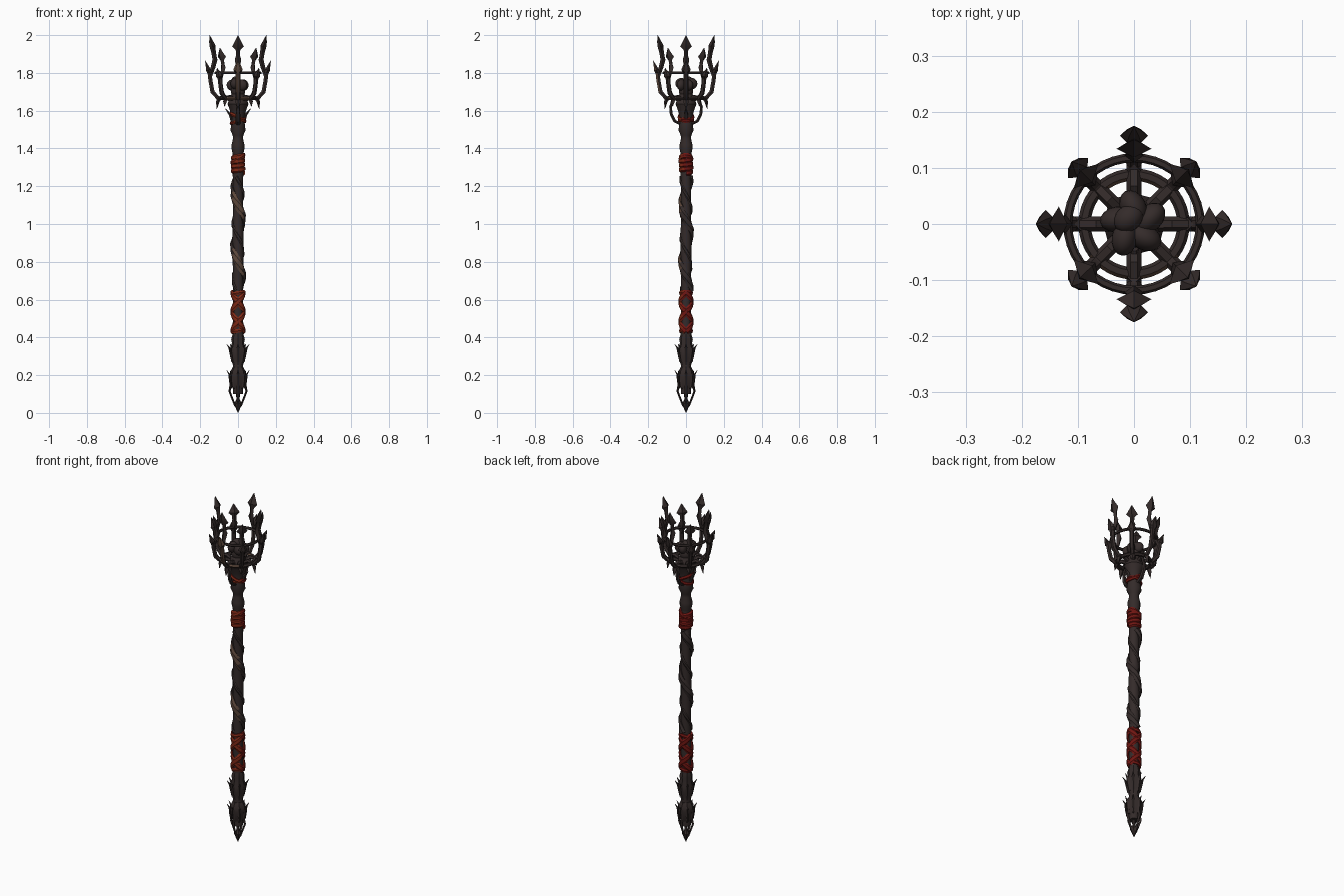
import bpy, bmesh, math
from mathutils import Vector

old = bpy.data.objects.get("Cube")
if old:
    bpy.data.objects.remove(old, do_unlink=True)


def material(name, rgb):
    m = bpy.data.materials.new(name)
    m.use_nodes = True
    m.diffuse_color = (*rgb, 1)
    bsdf = m.node_tree.nodes["Principled BSDF"]
    bsdf.inputs["Base Color"].default_value = (*rgb, 1)
    bsdf.inputs["Roughness"].default_value = 0.8
    return m


DARK = material("charred wood", (0.034, 0.024, 0.023))
BROWN = material("worn brown", (0.11, 0.065, 0.045))
RED = material("dark red cloth", (0.16, 0.008, 0.006))
RUST = material("rust red cloth", (0.21, 0.022, 0.008))


def finish(name, bm, mats, rule=None, angle=35):
    bmesh.ops.recalc_face_normals(bm, faces=bm.faces)
    bm.normal_update()
    for f in bm.faces:
        f.smooth = True
        if rule:
            f.material_index = int(rule(f))
    mesh = bpy.data.meshes.new(name)
    bm.to_mesh(mesh)
    bm.free()
    for m in mats:
        mesh.materials.append(m)
    mesh.set_sharp_from_angle(angle=math.radians(angle))
    ob = bpy.data.objects.new(name, mesh)
    bpy.context.collection.objects.link(ob)
    return ob


def skin(bm, rings):
    """Bridge a list of equal rings of points and cap both ends."""
    vr = [[bm.verts.new(p) for p in r] for r in rings]
    n = len(vr[0])
    for a, b in zip(vr, vr[1:]):
        for i in range(n):
            j = (i + 1) % n
            bm.faces.new((a[i], a[j], b[j], b[i]))
    bm.faces.new(vr[0])
    bm.faces.new(vr[-1])


def lathe(name, profile, sides=12):
    bm = bmesh.new()
    skin(bm, [[(r * math.cos(math.tau * i / sides), r * math.sin(math.tau * i / sides), z)
               for i in range(sides)] for r, z in profile])
    return finish(name, bm, [DARK])


def sweep(name, path, sizes, mats, side=None, n=4, rule=None):
    """Sweep an oval of (width, thickness) along a path; side fixes the width axis."""
    bm = bmesh.new()
    rings = []
    for k, p in enumerate(path):
        t = (path[min(k + 1, len(path) - 1)] - path[max(k - 1, 0)]).normalized()
        s = side or t.cross(Vector((p.x, p.y, 0))).normalized()
        u = s.cross(t).normalized()
        w, h = sizes[k]
        rings.append([p + s * w * math.cos(math.tau * i / n) + u * h * math.sin(math.tau * i / n)
                      for i in range(n)])
    skin(bm, rings)
    return finish(name, bm, mats, rule)


def spoke(name, deg, pts, mats=(DARK,), rule=None, n=4):
    """Blade in the upright plane at an angle; points are (radius, z, width, thickness)."""
    a = math.radians(deg)
    out, side = Vector((math.cos(a), math.sin(a), 0)), Vector((-math.sin(a), math.cos(a), 0))
    path = [out * r + Vector((0, 0, z)) for r, z, w, h in pts]
    return sweep(name, path, [p[2:] for p in pts], mats, side, n, rule)


def winding(name, z0, z1, turns, start, radius, size, mats, rule=None, wave=0.0):
    """Strip wound around the shaft."""
    steps = max(12, int(abs(turns) * 24))
    path = []
    for k in range(steps + 1):
        f = k / steps
        a = math.radians(start) + math.tau * turns * f
        r = radius * (1 + wave * math.sin(3 * a + 9 * f))
        path.append(Vector((r * math.cos(a), r * math.sin(a), z0 + (z1 - z0) * f)))
    return sweep(name, path, [size] * len(path), mats, n=6, rule=rule)


def ring(name, radius, z, w, h, mats, rule=None, tilt=0.0, sides=40):
    bm = bmesh.new()
    loops = []
    for k in range(sides):
        a = math.tau * k / sides
        loops.append([bm.verts.new(((radius + w * math.cos(b)) * math.cos(a),
                                    (radius + w * math.cos(b)) * math.sin(a),
                                    z + h * math.sin(b) + tilt * math.cos(a)))
                      for b in (math.tau * i / 6 for i in range(6))])
    for k in range(sides):
        a, b = loops[k], loops[(k + 1) % sides]
        for i in range(6):
            j = (i + 1) % 6
            bm.faces.new((a[i], a[j], b[j], b[i]))
    return finish(name, bm, mats, rule)


def faces_front(f):
    return f.normal.y < -0.45


def front_patch(f):
    return f.calc_center_median().y < -0.025


# Shaft, neck collars and hub
lathe("shaft", [(0.026, 0.10), (0.028, 0.42), (0.027, 0.7), (0.029, 0.9), (0.026, 1.1),
                (0.028, 1.27), (0.028, 1.39)])
lathe("neck", [(0.026, 1.36), (0.034, 1.40), (0.034, 1.42), (0.027, 1.45), (0.028, 1.47),
               (0.04, 1.495), (0.036, 1.53), (0.033, 1.56), (0.042, 1.60), (0.055, 1.635),
               (0.045, 1.665), (0.03, 1.70)])
# Foot with spiked collars and an open caged point
lathe("foot_upper", [(0.028, 0.42), (0.036, 0.39), (0.032, 0.37), (0.042, 0.34),
                     (0.038, 0.29), (0.026, 0.25), (0.03, 0.23)], 8)
lathe("foot_lower", [(0.03, 0.24), (0.042, 0.215), (0.042, 0.19), (0.033, 0.14), (0.016, 0.11)], 8)
lathe("foot_point", [(0.01, 0.12), (0.009, 0.07), (0.022, 0.05), (0.014, 0.03), (0.0008, 0.0)], 8)
for k in range(8):
    a = 45 * k
    spoke("upper_foot_spike", a, [(0.03, 0.27, 0.008, 0.005), (0.04, 0.32, 0.009, 0.006),
                                  (0.046, 0.345, 0.008, 0.005), (0.06, 0.365, 0.001, 0.001)])
    spoke("lower_foot_spike", a, [(0.036, 0.13, 0.006, 0.005), (0.042, 0.17, 0.009, 0.006),
                                  (0.046, 0.205, 0.008, 0.005), (0.06, 0.225, 0.001, 0.001)])
for k in range(4):
    spoke("foot_cage_bar", 90 * k, [(0.035, 0.17, 0.006, 0.005), (0.045, 0.115, 0.009, 0.006),
                                    (0.032, 0.08, 0.007, 0.005), (0.014, 0.035, 0.006, 0.005)])

# Vines twisting up the shaft, worn brown at the front
for name, start in (("vine", 90), ("thin_vine", 250)):
    big = name == "vine"
    winding(name, 1.25, 0.65, 2, start, 0.027, (0.022, 0.014) if big else (0.010, 0.007),
            [DARK, BROWN], front_patch if big else None, 0.08)

# Red cloth bindings
winding("upper_wrap", 1.27, 1.36, 4, 0, 0.029, (0.015, 0.010), [RED, RUST], faces_front, 0.05)
ring("upper_wrap_knot", 0.031, 1.345, 0.008, 0.014, [RED, RUST], faces_front, 0.02)
for turn in (1, -1):
    for start in (0, 180):
        winding("lower_cross_wrap", 0.43, 0.64, turn, start, 0.031, (0.017, 0.009),
                [RED, RUST], faces_front)
for z in (0.435, 0.635):
    ring("lower_wrap_band", 0.03, z, 0.007, 0.012, [RED, RUST], faces_front, 0.006)
ring("neck_wrap", 0.037, 1.565, 0.008, 0.011, [RED, RUST], faces_front, -0.02)
ring("neck_wrap_cross", 0.037, 1.545, 0.007, 0.009, [RED, RUST], faces_front, 0.012)

# Crown rings
ring("crown_ring", 0.118, 1.80, 0.008, 0.008, [DARK])
ring("base_ring", 0.088, 1.665, 0.011, 0.010, [DARK, BROWN], faces_front)

# Crown prongs: four tall, four shorter between them
ARM = [(0.03, 1.65, 0.014, 0.012), (0.07, 1.675, 0.013, 0.011), (0.105, 1.665, 0.013, 0.012),
       (0.135, 1.70, 0.012, 0.013), (0.146, 1.76, 0.012, 0.012), (0.150, 1.80, 0.013, 0.013),
       (0.157, 1.815, 0.025, 0.015), (0.163, 1.835, 0.018, 0.009), (0.174, 1.865, 0.001, 0.001)]
BLADE = [(0.148, 1.78, 0.010, 0.010), (0.132, 1.83, 0.011, 0.012), (0.122, 1.87, 0.017, 0.013),
         (0.126, 1.89, 0.011, 0.012), (0.131, 1.92, 0.012, 0.013), (0.134, 1.94, 0.031, 0.016),
         (0.142, 1.965, 0.018, 0.011), (0.15, 1.9995, 0.001, 0.001)]
SPUR = [(0.095, 1.675, 0.012, 0.012), (0.108, 1.645, 0.014, 0.009), (0.112, 1.61, 0.001, 0.001)]
for k in range(8):
    short = k % 2
    fit = lambda pts: [(r * (0.9 if short else 1), 1.665 + (z - 1.665) * (0.8 if short else 1), w, h)
                       for r, z, w, h in pts]
    size = "short" if short else "tall"
    front = k == 6
    spoke(size + "_prong_arm", 45 * k, fit(ARM), [DARK, BROWN], faces_front if front else None, 6)
    spoke(size + "_prong_blade", 45 * k, fit(BLADE))
    spoke(size + "_prong_spur", 45 * k, fit(SPUR))

# Curved claws holding the crown at front and back, smaller hooks at the sides
for a in (90, 270):
    spoke("neck_claw", a, [(0.03, 1.53, 0.013, 0.009), (0.06, 1.545, 0.013, 0.009),
                           (0.078, 1.58, 0.012, 0.009), (0.082, 1.62, 0.011, 0.008),
                           (0.07, 1.66, 0.01, 0.008), (0.045, 1.675, 0.008, 0.006)], n=6)
for a in (0, 180):
    spoke("neck_hook", a, [(0.03, 1.54, 0.012, 0.008), (0.042, 1.58, 0.012, 0.009),
                           (0.066, 1.61, 0.002, 0.002)], n=6)

# Cluster of rounded stones in the middle of the crown
def stone(name, loc, scale, turn):
    bm = bmesh.new()
    bmesh.ops.create_uvsphere(bm, u_segments=16, v_segments=10, radius=1)
    ob = finish(name, bm, [DARK], angle=60)
    ob.location, ob.scale, ob.rotation_euler = loc, scale, (0, 0, math.radians(turn))


stone("core_stone", (0, 0, 1.705), (0.038, 0.038, 0.045), 0)
for k in range(5):
    a = math.radians(20 + 72 * k)
    stone("outer_stone", (0.03 * math.cos(a), 0.03 * math.sin(a), 1.735 + 0.008 * (k % 2)),
          (0.032, 0.023, 0.03), 20 + 72 * k + 25)
stone("top_stone", (-0.01, 0.01, 1.76), (0.028, 0.023, 0.022), 40)
